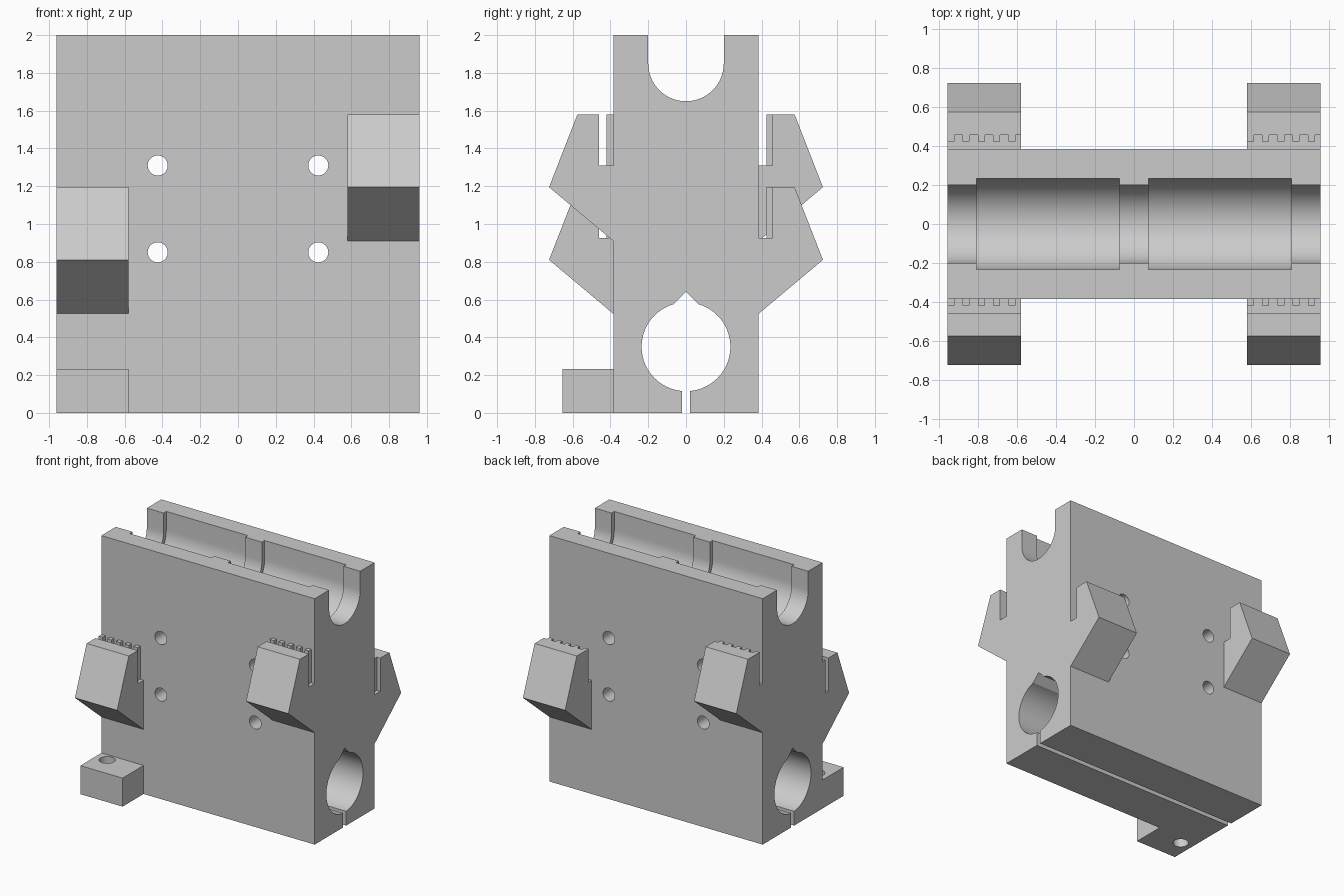
import bpy, bmesh, math
from mathutils import Matrix, Vector

if "Cube" in bpy.data.objects:
    bpy.data.objects.remove(bpy.data.objects["Cube"], do_unlink=True)

grey = bpy.data.materials.new("light grey plastic")
grey.use_nodes = True
COLOUR = (0.6, 0.6, 0.6, 1)
grey.diffuse_color = COLOUR
grey.node_tree.nodes["Principled BSDF"].inputs["Base Color"].default_value = COLOUR

HALF_X, HALF_Y, HEIGHT = 0.96, 0.385, 2.0
CLAMP_W = 0.38


def finish(name, bm):
    bmesh.ops.recalc_face_normals(bm, faces=bm.faces)
    mesh = bpy.data.meshes.new(name)
    bm.to_mesh(mesh)
    bm.free()
    mesh.materials.append(grey)
    obj = bpy.data.objects.new(name, mesh)
    bpy.context.collection.objects.link(obj)
    return obj


def prism(name, profile, x0, x1):
    """Extrude a (y, z) outline along x."""
    bm = bmesh.new()
    face = bm.faces.new([bm.verts.new((x0, y, z)) for y, z in profile])
    ext = bmesh.ops.extrude_face_region(bm, geom=[face])
    verts = [v for v in ext["geom"] if isinstance(v, bmesh.types.BMVert)]
    bmesh.ops.translate(bm, verts=verts, vec=(x1 - x0, 0, 0))
    return finish(name, bm)


def box(name, x0, x1, y0, y1, z0, z1):
    return prism(name, [(y0, z0), (y1, z0), (y1, z1), (y0, z1)], x0, x1)


def rod(name, centre, radius, depth, axis):
    bm = bmesh.new()
    turn = Vector((0, 0, 1)).rotation_difference(Vector(axis)).to_matrix().to_4x4()
    bmesh.ops.create_cone(bm, cap_ends=True, segments=40, radius1=radius, radius2=radius,
                          depth=depth, matrix=Matrix.Translation(centre) @ turn)
    return finish(name, bm)


def cut(obj, cutter):
    mod = obj.modifiers.new("cut", "BOOLEAN")
    mod.operation, mod.solver, mod.object = "DIFFERENCE", "EXACT", cutter
    bpy.context.view_layer.objects.active = obj
    bpy.ops.object.modifier_apply(modifier=mod.name)
    bpy.data.objects.remove(cutter, do_unlink=True)


def smooth(obj):
    bpy.ops.object.select_all(action="DESELECT")
    obj.select_set(True)
    bpy.context.view_layer.objects.active = obj
    bpy.ops.object.shade_smooth_by_angle(angle=math.radians(25))


def arc(cz, r, a0, a1, n=40):
    return [(r * math.cos(a0 + (a1 - a0) * i / n), cz + r * math.sin(a0 + (a1 - a0) * i / n))
            for i in range(n + 1)]


# Carriage block: keyhole rod bore with a clamping slit, and an open channel on top
BORE_Z, BORE_R, SLIT, CHANNEL_Z = 0.35, 0.235, 0.02, 1.85
slit_a = -math.pi / 2 + math.asin(SLIT / BORE_R)
peak_a = math.atan2(0.226, 0.064)
right_bore = arc(BORE_Z, BORE_R, slit_a, peak_a)
left_bore = [(-y, z) for y, z in reversed(right_bore)]
outline = ([(HALF_Y, 0), (HALF_Y, HEIGHT), (0.2, HEIGHT)]
           + arc(CHANNEL_Z, 0.2, 0, -math.pi)
           + [(-0.2, HEIGHT), (-HALF_Y, HEIGHT), (-HALF_Y, 0), (-SLIT, 0)]
           + left_bore + [(0, 0.64)])
outline = outline + list(reversed(right_bore)) + [(SLIT, 0)]
# The left half of the bore is walked from the slit upward
start = len(outline) - len(right_bore) - 2 - len(left_bore)
outline[start:start + len(left_bore)] = [(-y, z) for y, z in right_bore]
block = prism("carriage_block", outline, -HALF_X, HALF_X)

# Wider bearing seats in the channel
seat = [(BORE_R, HEIGHT + 0.1)] + arc(CHANNEL_Z, BORE_R, 0, -math.pi) + [(-BORE_R, HEIGHT + 0.1)]
for x0, x1 in ((-0.81, -0.075), (0.075, 0.81)):
    cut(block, prism("seat_cutter", seat, x0, x1))

# Four bolt holes through the block
for x in (-0.425, 0.425):
    for z in (0.85, 1.31):
        cut(block, rod("bolt_cutter", (x, 0, z), 0.053, 1.2, (0, 1, 0)))
smooth(block)


# Belt clamps: wedge with a belt slot and a row of teeth on one wall
def belt_clamp(name, side, x0, top, wall, tooth0, tooth1):
    wedge = [(HALF_Y, -0.67), (0.725, -0.385), (0.575, 0), (wall, 0), (wall, -0.27), (HALF_Y, -0.27)]
    prism(name, [(side * d, top + z) for d, z in wedge], x0, x0 + CLAMP_W)
    for k in range(5):
        x = x0 + 0.0785 * k
        box(f"{name}_tooth_{k + 1}", x, x + 0.036, side * tooth0, side * tooth1, top - 0.27, top)


LEFT_X, RIGHT_X = HALF_X - CLAMP_W, -HALF_X
belt_clamp("front_left_clamp", -1, LEFT_X, 1.58, 0.46, HALF_Y, 0.42)
belt_clamp("front_right_clamp", -1, RIGHT_X, 1.195, 0.46, HALF_Y, 0.42)
belt_clamp("back_left_clamp", 1, LEFT_X, 1.195, 0.458, 0.425, 0.458)
belt_clamp("back_right_clamp", 1, RIGHT_X, 1.58, 0.458, 0.425, 0.458)

# Mounting foot with a vertical screw hole
foot = box("mounting_foot", RIGHT_X, RIGHT_X + CLAMP_W, -0.655, -HALF_Y, 0, 0.232)
cut(foot, rod("screw_cutter", (-0.855, -0.46, 0.1), 0.06, 0.6, (0, 0, 1)))
smooth(foot)
